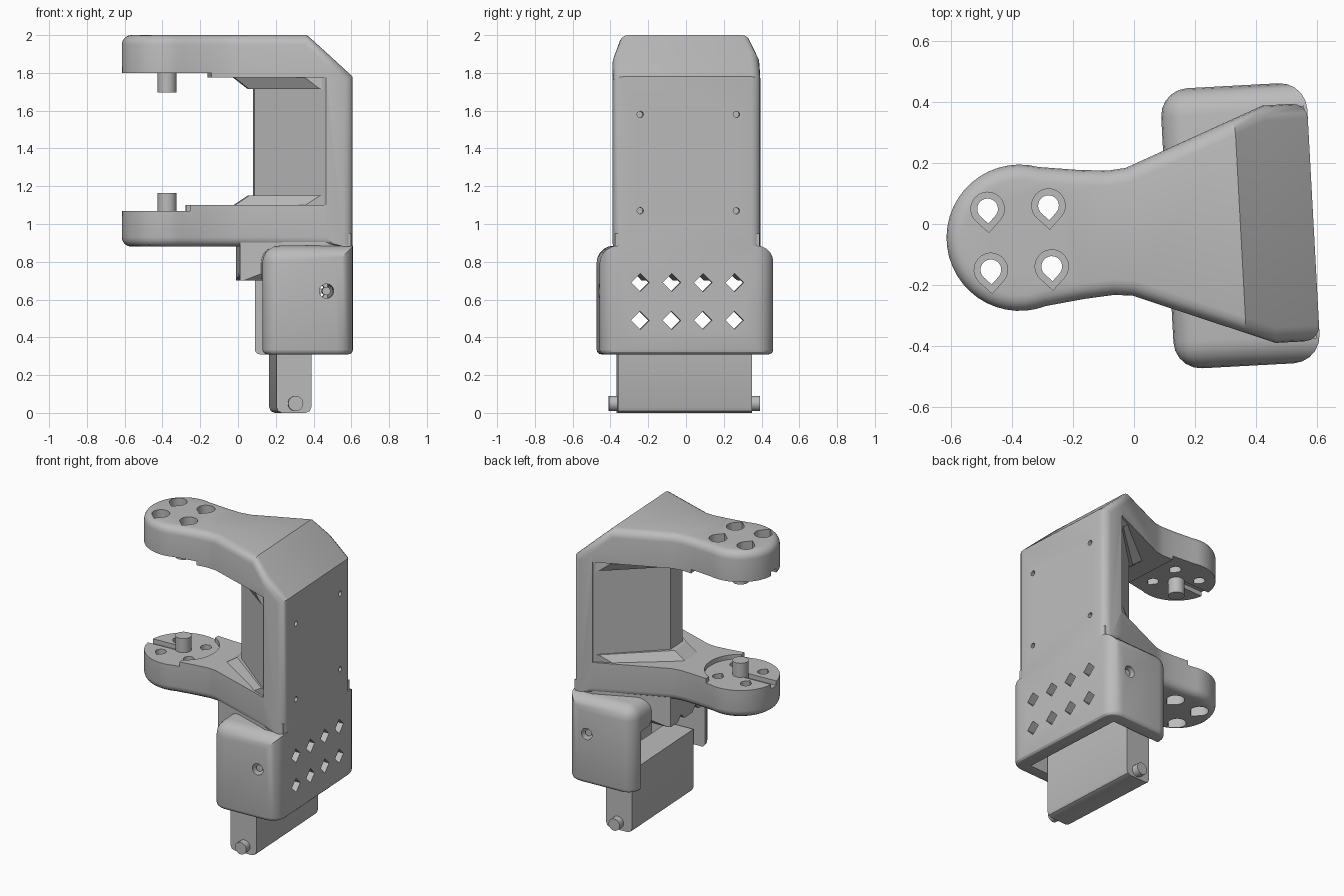
import bpy, bmesh
from math import sin, cos, pi, radians
from mathutils import Matrix, Vector

cube = bpy.data.objects.get("Cube")
if cube:
    bpy.data.objects.remove(cube, do_unlink=True)

# Local frame: x along the arms from the pin axis, y across, z up
PLACE = Matrix.Translation((-0.375, -0.045, 0)) @ Matrix.Rotation(radians(3.1), 4, 'Z')

grey = bpy.data.materials.new("plain grey")
grey.use_nodes = True
grey.diffuse_color = (0.5, 0.5, 0.5, 1)
grey.node_tree.nodes["Principled BSDF"].inputs["Base Color"].default_value = (0.5, 0.5, 0.5, 1)


def loft(bm, low, high, lo, hi, axis='z'):
    """Closed solid between two matching outlines."""
    def at(p, t):
        a, b = p
        return {'z': (a, b, t), 'x': (t, a, b), 'y': (a, t, b)}[axis]
    v0 = [bm.verts.new(at(p, lo)) for p in low]
    v1 = [bm.verts.new(at(p, hi)) for p in high]
    n = len(low)
    faces = [bm.faces.new(v0), bm.faces.new(v1)]
    for i in range(n):
        j = (i + 1) % n
        faces.append(bm.faces.new((v0[i], v0[j], v1[j], v1[i])))
    bmesh.ops.recalc_face_normals(bm, faces=faces)


def prism(bm, pts, lo, hi, axis='z'):
    loft(bm, pts, pts, lo, hi, axis)


def box(bm, x0, x1, y0, y1, z0, z1):
    prism(bm, [(x0, y0), (x1, y0), (x1, y1), (x0, y1)], z0, z1)


def arc(cx, cy, r, a0=0, a1=345, n=24):
    steps = [radians(a0 + (a1 - a0) * i / (n - 1)) for i in range(n)]
    return [(cx + r * cos(a), cy + r * sin(a)) for a in steps]


def teardrop(cx, cy, r):
    return arc(cx, cy, r, -45, 225, 19) + [(cx, cy - r * 1.414)]


def bevel(bm, rule, width, segs=4):
    bm.normal_update()
    edges = [e for e in bm.edges if rule(e, (e.verts[0].co + e.verts[1].co) / 2)]
    bmesh.ops.bevel(bm, geom=edges, offset=width, segments=segs, profile=0.5,
                    affect='EDGES', clamp_overlap=False)


def make(name, bm):
    bmesh.ops.recalc_face_normals(bm, faces=bm.faces[:])
    mesh = bpy.data.meshes.new(name)
    bm.to_mesh(mesh)
    bm.free()
    mesh.transform(PLACE)
    mesh.materials.append(grey)
    obj = bpy.data.objects.new(name, mesh)
    bpy.context.collection.objects.link(obj)
    return obj


def cut(obj, *cutters):
    for c in cutters:
        c.hide_render = True
        mod = obj.modifiers.new("cut", 'BOOLEAN')
        mod.operation, mod.solver, mod.object = 'DIFFERENCE', 'EXACT', c
    dg = bpy.context.evaluated_depsgraph_get()
    mesh = bpy.data.meshes.new_from_object(obj.evaluated_get(dg))
    obj.modifiers.clear()
    obj.data = mesh


# C-shaped body: plan outline, sloped back top, rounded outer edges
half = [(0.2, 0.212), (0.30, 0.204), (0.36, 0.21), (0.82, 0.39), (0.965, 0.39)]
outline = arc(0, 0, 0.24, 72, 288, 28) + [(x, -y) for x, y in half] + half[::-1]
bm = bmesh.new()
prism(bm, outline, 0.88, 2.0)
cap = bmesh.ops.bisect_plane(bm, geom=bm.verts[:] + bm.edges[:] + bm.faces[:],
                             plane_co=(0.725, 0, 2.0), plane_no=(0.22, 0, 0.24), clear_outer=True)
rim = [g for g in cap['geom_cut'] if isinstance(g, bmesh.types.BMEdge)]
bmesh.ops.holes_fill(bm, edges=rim, sides=0)
bmesh.ops.recalc_face_normals(bm, faces=bm.faces[:])
bevel(bm, lambda e, m: e.calc_face_angle(0) > radians(50) and not (m.z < 0.9 and m.x > 0.8), 0.05)
body = make("c_frame", bm)

# Cutters for the body
bm = bmesh.new()
prism(bm, [(-0.5, 1.10), (0.82, 1.10), (0.82, 1.775), (0.225, 1.775), (0.225, 1.80), (-0.5, 1.80)],
      -0.6, 0.6, 'y')
gap = make("gap_cutter", bm)
bm = bmesh.new()
prism(bm, [(0.11, 0.4), (-0.4, 0.4), (-0.4, -0.4), (0.11, -0.4)] + arc(0, 0, 0.22, -60, 60, 16), 1.07, 1.2)
tip = make("tip_recess_cutter", bm)
bm = bmesh.new()
box(bm, -0.4, 0, -0.03, 0.03, 1.04, 1.83)
slot = make("slot_cutter", bm)
bm, sinks = bmesh.new(), bmesh.new()
for x in (-0.1, 0.1):
    for y in (-0.1, 0.1):
        prism(bm, teardrop(x, y, 0.034), 0.7, 2.2)
        prism(sinks, teardrop(x, y, 0.055), 0.7, 0.98)
        prism(sinks, teardrop(x, y, 0.055), 1.9, 2.2)
for y in (-0.25, 0.26):
    for z in (1.07, 1.58):
        prism(bm, arc(y, z, 0.017, 0, 330, 12), 0.9, 1.1, 'x')
holes, sinks = make("screw_hole_cutter", bm), make("countersink_cutter", sinks)
cut(body, gap, tip, slot, holes, sinks)

# Wedge rib between the arms, spreading where it meets them
def wedge(s):
    side = [(0.46 - s, 0.07), (0.82 - s, 0.385 - s * 0.5), (0.84, 0.385)]
    return side + [(x, -y) for x, y in side[::-1]]

bm = bmesh.new()
prism(bm, wedge(0), 1.05, 1.82)
rib = make("inner_rib", bm)
bm = bmesh.new()
loft(bm, wedge(0.03), wedge(0.12), 1.715, 1.785)
upper_gusset = make("upper_gusset", bm)
bm = bmesh.new()
loft(bm, wedge(0.12), wedge(0.03), 1.09, 1.15)
lower_gusset = make("lower_gusset", bm)

# Lower body under the arm
bm = bmesh.new()
side = [(0.375, 0.205), (0.82, 0.382), (0.955, 0.382)]
prism(bm, side + [(x, -y) for x, y in side[::-1]], 0.70, 0.95)
lower_body = make("lower_body", bm)

# Hollow housing, open to the front and underneath
bm = bmesh.new()
box(bm, 0.485, 0.965, -0.46, 0.46, 0.31, 0.885)
bevel(bm, lambda e, m: 0.4 < m.z < 0.8 or (m.z > 0.8 and m.x < 0.9), 0.09, 5)
bevel(bm, lambda e, m: all(abs(v.co.z - 0.31) < 1e-4 for v in e.verts), 0.025, 3)
housing = make("housing", bm)
bm = bmesh.new()
box(bm, 0.3, 0.87, -0.37, 0.37, 0.2, 0.71)
hollow = make("hollow_cutter", bm)

# Diamond vents through the back and side screw holes
bm = bmesh.new()
for y in (-0.25, -0.083, 0.083, 0.25):
    for z in (0.49, 0.69):
        prism(bm, [(y - 0.048, z), (y, z - 0.048), (y + 0.048, z), (y, z + 0.048)], 0.2, 1.2, 'x')
vents = make("vent_cutter", bm)
bm = bmesh.new()
prism(bm, arc(0.82, 0.645, 0.038), -0.6, 0.6, 'y')
side_holes = make("side_hole_cutter", bm)
cut(housing, hollow, vents, side_holes)
cut(lower_body, vents)

# Sliding block with its cross pin
bm = bmesh.new()
box(bm, 0.56, 0.745, -0.355, 0.355, 0, 0.42)
bevel(bm, lambda e, m: m.z < 0.01 and abs(m.y) < 0.1, 0.03, 2)
block = make("foot_block", bm)
bm = bmesh.new()
prism(bm, arc(0.66, 0.05, 0.04), -0.40, 0.40, 'y')
cross_pin = make("cross_pin", bm)

# Facing pins on the two arms
pins = []
for name, lo, hi in (("lower_pin", 1.03, 1.165), ("upper_pin", 1.695, 1.84)):
    bm = bmesh.new()
    prism(bm, arc(0, 0, 0.05), lo, hi)
    pins.append(make(name, bm))

# Screws recessed in the side holes
for s, name in ((-1, "right_screw"), (1, "left_screw")):
    bm = bmesh.new()
    prism(bm, arc(0.82, 0.645, 0.022), s * 0.37, s * 0.44, 'y')
    pins.append(make(name, bm))

for c in (gap, tip, slot, holes, sinks, hollow, vents, side_holes):
    bpy.data.objects.remove(c, do_unlink=True)

# Smooth the rounded parts, keep corners crisp
bpy.ops.object.select_all(action='DESELECT')
for o in [body, housing, block, cross_pin] + pins:
    o.select_set(True)
bpy.context.view_layer.objects.active = body
bpy.ops.object.shade_smooth_by_angle(angle=radians(30))
